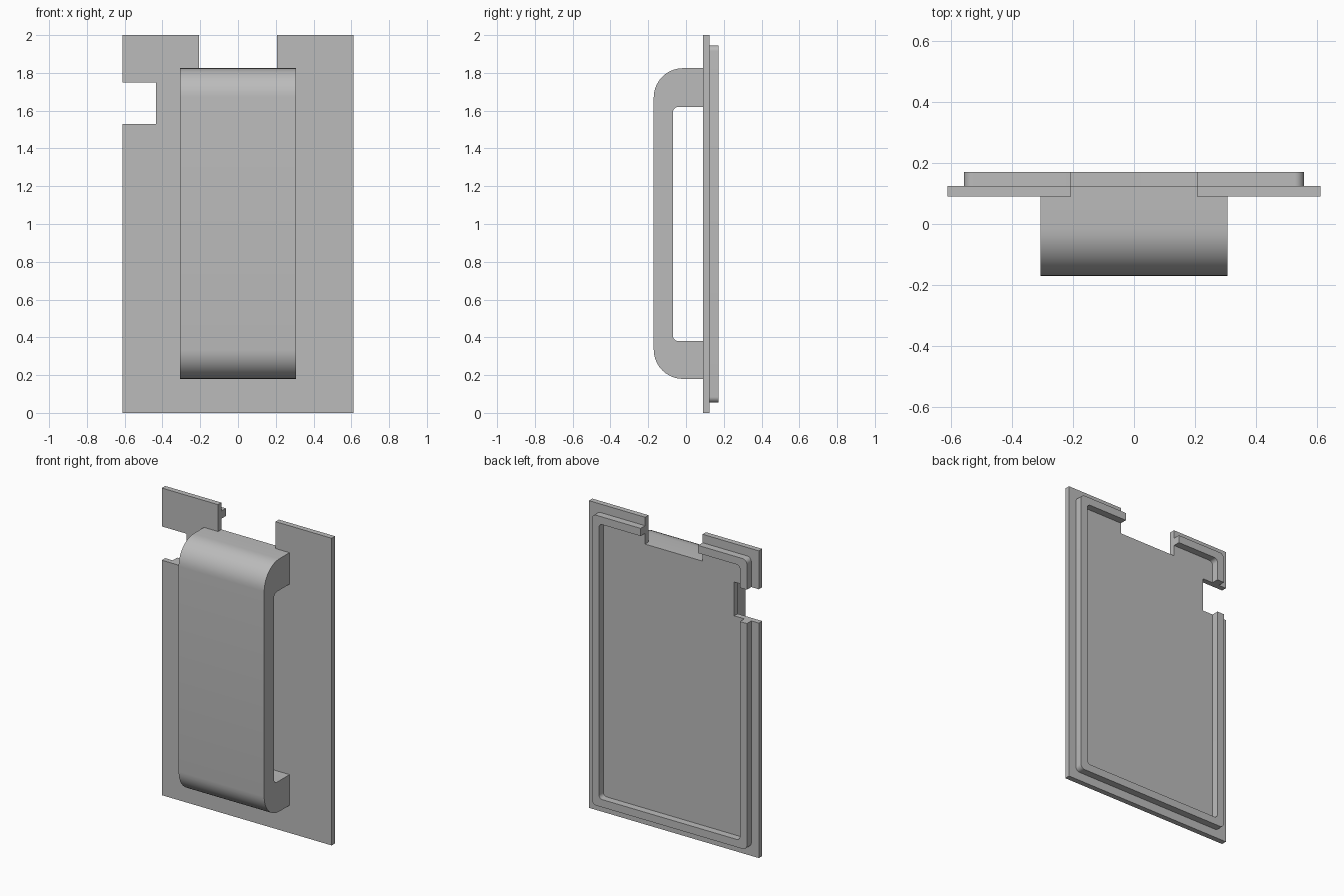
import bpy, bmesh, math
from mathutils import Vector

cube = bpy.data.objects.get("Cube")
if cube:
    bpy.data.objects.remove(cube, do_unlink=True)

grey = bpy.data.materials.new("plain_grey")
grey.use_nodes = True
grey.diffuse_color = (0.5, 0.5, 0.5, 1)
grey.node_tree.nodes["Principled BSDF"].inputs["Base Color"].default_value = (0.5, 0.5, 0.5, 1)


def rounded(corners, steps=10):
    """Outline from (a, b, radius) right-angled corners, with arcs where radius > 0."""
    out = []
    for i, (a, b, r) in enumerate(corners):
        p = Vector((a, b))
        if r == 0:
            out.append(p)
            continue
        before = (Vector(corners[i - 1][:2]) - p).normalized()
        after = (Vector(corners[(i + 1) % len(corners)][:2]) - p).normalized()
        centre = p + (before + after) * r
        for k in range(steps + 1):
            t = math.pi / 2 * k / steps
            out.append(centre - after * r * math.cos(t) - before * r * math.sin(t))
    return out


def extrude(name, outline, place, start, end):
    """Extrude a flat outline; place(a, b, depth) gives the 3D point."""
    bm = bmesh.new()
    face = bm.faces.new([bm.verts.new(place(p.x, p.y, start)) for p in outline])
    moved = bmesh.ops.extrude_face_region(bm, geom=[face])["geom"]
    offset = Vector(place(0, 0, end)) - Vector(place(0, 0, start))
    bmesh.ops.translate(bm, vec=offset, verts=[v for v in moved if isinstance(v, bmesh.types.BMVert)])
    bmesh.ops.recalc_face_normals(bm, faces=bm.faces[:])
    mesh = bpy.data.meshes.new(name)
    bm.to_mesh(mesh)
    bm.free()
    mesh.materials.append(grey)
    obj = bpy.data.objects.new(name, mesh)
    bpy.context.collection.objects.link(obj)
    bpy.ops.object.select_all(action="DESELECT")
    obj.select_set(True)
    bpy.context.view_layer.objects.active = obj
    bpy.ops.object.shade_smooth_by_angle(angle=math.radians(30))
    return obj


def facing_front(a, b, d):
    return (a, d, b)


def facing_side(a, b, d):
    return (d, a, b)


# Shared sizes
W, H = 0.612, 2.0                # plate half width and height
NX, NZ = 0.207, 1.825            # top notch half width and floor
SX, S0, S1 = -0.435, 1.53, 1.75  # side notch
FRONT, MID, BACK = 0.09, 0.125, 0.171
OX, IX = 0.558, 0.508            # rim outer and inner half width
O0, O1 = 0.055, 1.945            # rim outer bottom and top
I0, I1 = 0.105, 1.895            # rim inner bottom and top
RO, RI = 0.03, 0.025             # rim corner radii

# Flat plate with top and side notches
plate = [(-W, 0, 0), (W, 0, 0), (W, H, 0), (NX, H, 0), (NX, NZ, 0), (-NX, NZ, 0),
         (-NX, H, 0), (-W, H, 0), (-W, S1, 0), (SX, S1, 0), (SX, S0, 0), (-W, S0, 0)]
extrude("plate", rounded(plate), facing_front, FRONT, MID)

# Raised rim on the back, broken by the two notches
short_rim = [(-NX, O1, 0), (-OX, O1, RO), (-OX, S1, 0),
             (-IX, S1, 0), (-IX, I1, RI), (-NX, I1, 0)]
extrude("rim_corner", rounded(short_rim), facing_front, MID, BACK)
long_rim = [(-OX, S0, 0), (-OX, O0, RO), (OX, O0, RO), (OX, O1, RO), (NX, O1, 0),
            (NX, I1, 0), (IX, I1, RI), (IX, I0, RI), (-IX, I0, RI), (-IX, S0, 0)]
extrude("rim_main", rounded(long_rim), facing_front, MID, BACK)

# Wide bridge-shaped handle on the front
handle = [(FRONT, 0.18, 0), (-0.171, 0.18, 0.155), (-0.171, NZ, 0.155), (FRONT, NZ, 0),
          (FRONT, 1.62, 0), (-0.07, 1.62, 0.03), (-0.07, 0.38, 0.03), (FRONT, 0.38, 0)]
extrude("handle", rounded(handle), facing_side, -0.308, 0.308)
